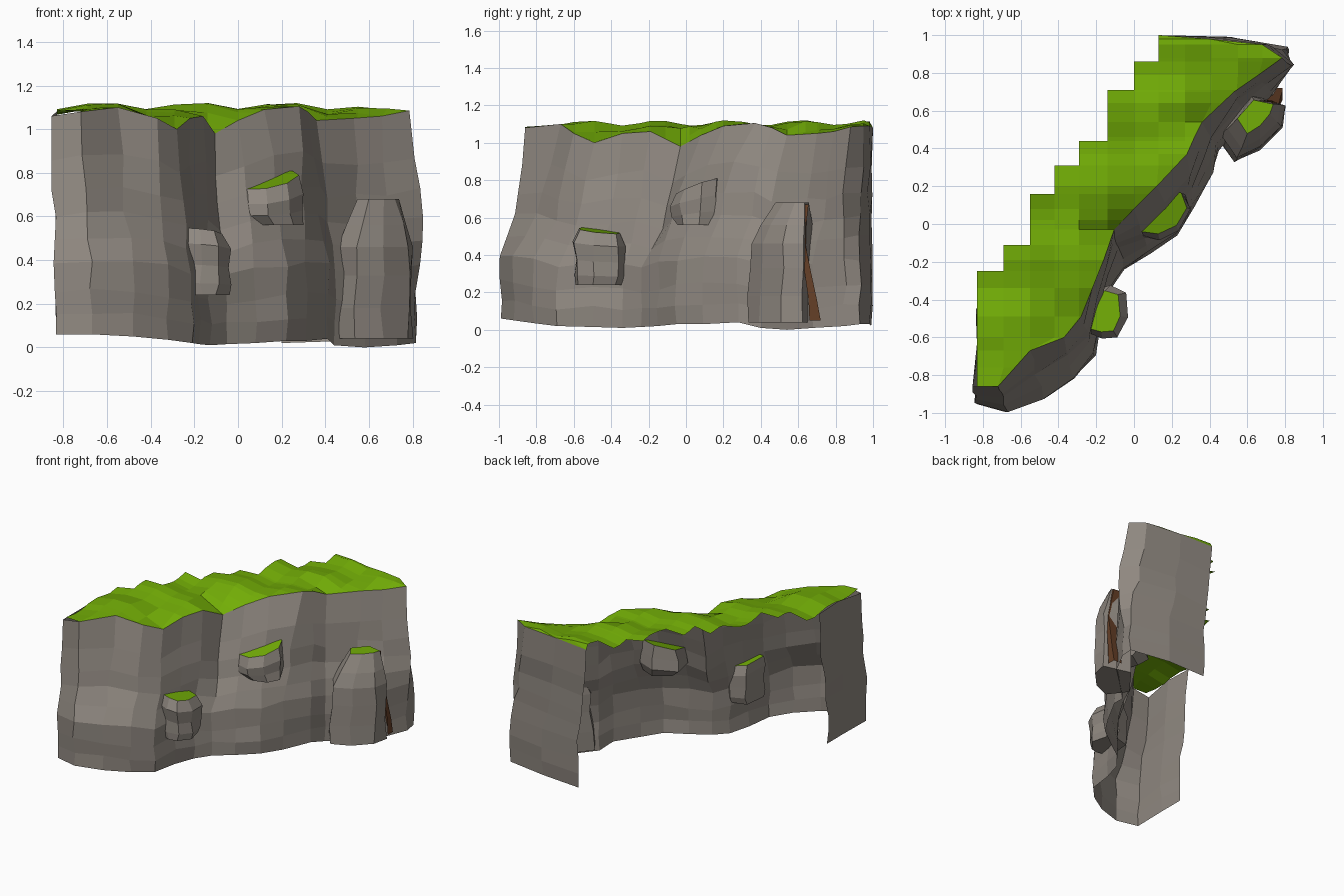
import bpy, math, random
from mathutils import Vector

if "Cube" in bpy.data.objects:
    bpy.data.objects.remove(bpy.data.objects["Cube"])

random.seed(4)


def material(name, rgb):
    m = bpy.data.materials.new(name)
    m.diffuse_color = (*rgb, 1)
    m.use_nodes = True
    m.node_tree.nodes["Principled BSDF"].inputs["Base Color"].default_value = m.diffuse_color
    return m


ROCK = material("rock", (0.28, 0.25, 0.22))
GRASS = material("grass", (0.17, 0.42, 0.002))
BROWN = material("earth", (0.13, 0.05, 0.02))


def add(name, verts, faces, mat):
    me = bpy.data.meshes.new(name)
    me.from_pydata(verts, [], faces)
    me.validate()
    me.materials.append(mat)
    ob = bpy.data.objects.new(name, me)
    bpy.context.collection.objects.link(ob)
    return ob


def lerp_table(table, k):
    """Piecewise linear lookup; the first item of each row is the key."""
    if k <= table[0][0]:
        return table[0][1:]
    for a, b in zip(table, table[1:]):
        if k <= b[0]:
            t = (k - a[0]) / max(b[0] - a[0], 1e-6)
            return tuple(p + (q - p) * t for p, q in zip(a[1:], b[1:]))
    return table[-1][1:]


# Cliff columns: rim x, y, z then foot x, y, z (left return, front, back return)
COLS = [
    (-.83, -.40, 0, -.83, -.49, .06), (-.83, -.62, 0, -.83, -.69, .06),
    (-.855, -.86, 1.06, -.835, -.95, .06), (-.72, -.86, 1.08, -.67, -.99, .06),
    (-.55, -.67, 1.10, -.48, -.92, .05), (-.37, -.60, 1.05, -.32, -.81, .035),
    (-.28, -.49, 1.0, -.21, -.69, .02), (-.22, -.34, 1.05, -.18, -.50, .015),
    (-.16, -.19, 1.06, -.13, -.34, .01), (-.105, -.03, .98, -.05, -.24, .015),
    (0, .08, 1.04, .08, -.15, .02), (.12, .20, 1.09, .22, -.05, .03),
    (.28, .37, 1.105, .31, .09, .03), (.32, .46, 1.08, .41, .28, .04),
    (.36, .54, 1.04, .44, .40, .01), (.53, .70, 1.05, .58, .54, 0),
    (.66, .79, 1.06, .73, .68, .01), (.785, .88, 1.085, .815, .85, .02),
    (.68, .95, 1.09, .81, .93, .03), (.40, .98, 1.09, .50, .98, .03),
    (.13, 1.0, 1.08, .20, .99, .02)]

RIM = [(y, x, z) for x, y, z, *_ in COLS[3:]]


def ground(x, y):
    """Height of the rolling grass, pinned to the rock rim."""
    rx, rz = lerp_table(RIM, y)
    w = min(1, max(0, rx - x) / .22)
    hill = 1.097 + .017 * math.sin(15 * x + 10.87) + .014 * math.sin(16.5 * y + 10.3)
    return rz * (1 - w) + hill * w


# Cliff wall: loft each column from foot to rim, bulging out in the lower third
ROWS = [(0, 1), (.1, 1.02), (.2, 1), (.33, 1), (.44, .74), (.54, .48),
        (.66, .38), (.8, .2), (1, 0)]
verts = []
for tx, ty, tz, bx, by, bz in COLS:
    tz = tz or ground(tx, ty)
    top, foot = Vector((tx, ty, tz)), Vector((bx, by, bz))
    for t, f in ROWS:
        if -.05 < tx < .4 and ty < .9:    # middle buttress is fuller
            f = f ** .6
        p = top.lerp(foot, f)
        p.z = bz + (tz - bz) * t
        if 0 < t < 1:
            p += Vector((random.uniform(-1, 1), random.uniform(-1, 1),
                         random.uniform(-1, 1))) * .011
        if tx > .75:                      # right corner juts out at mid height
            p += Vector((.05, -.03, 0)) * max(0, 1 - abs(t - .58) / .35)
        verts.append(p)
n = len(ROWS)
faces = [(i * n + r, (i + 1) * n + r, (i + 1) * n + r + 1, i * n + r + 1)
         for i in range(len(COLS) - 1) for r in range(n - 1)]
add("cliff_wall", verts, faces, ROCK)

# Grass top: grid clipped to the rim, with a stepped back edge
STEPS = [(-.25, -.83), (-.11, -.69), (.16, -.55), (.31, -.42), (.44, -.29),
         (.71, -.14), (.86, 0), (1.0, .13)]          # back y, left x
xs = [-.83, -.69, -.55, -.42, -.29, -.14, 0, .13, .27, .41, .55, .68, .8]
ys = sorted({y for y, *_ in RIM} | {y for y, _ in STEPS} | {-.76, .02, .64})
verts, faces, index = [], [], {}


def grass_vert(x, y):
    x = min(x, lerp_table(RIM, y)[0])
    key = (round(x, 4), round(y, 4))
    if key not in index:
        index[key] = len(verts)
        verts.append((x, y, ground(x, y)))
    return index[key]


for y0, y1 in zip(ys, ys[1:]):
    left = next(x for y, x in STEPS if y1 <= y + 1e-6)
    for x0, x1 in zip(xs, xs[1:]):
        if x0 < left - 1e-6:
            continue
        quad = [grass_vert(x0, y0), grass_vert(x1, y0),
                grass_vert(x1, y1), grass_vert(x0, y1)]
        quad = list(dict.fromkeys(quad))
        if len(quad) > 2:
            faces.append(quad)
add("grass_top", verts, faces, GRASS)


# Boulders: a plan outline stacked through scaled levels, with a grass cap
def boulder(name, plan, levels, tilt):
    """levels: z, scale, dx, dy; tilt: slope of the top in x and y."""
    k = len(plan)
    cx, cy = (sum(c) / k for c in zip(*plan))
    vs = []
    for j, (z, s, dx, dy) in enumerate(levels):
        lean = j / (len(levels) - 1)
        for x, y in plan:
            px, py = (x - cx) * s, (y - cy) * s
            vs.append((cx + px + dx + random.uniform(-.008, .008),
                       cy + py + dy + random.uniform(-.008, .008),
                       z + lean * (px * tilt[0] + py * tilt[1])))
    fs = [(j * k + i, j * k + (i + 1) % k, (j + 1) * k + (i + 1) % k, (j + 1) * k + i)
          for j in range(len(levels) - 1) for i in range(k)]
    fs.append(tuple(reversed(range(k))))
    add(name, vs, fs, ROCK)
    add(name + "_grass", vs[-k:], [tuple(range(k))], GRASS)


boulder("left_boulder",
        [(-.27, -.56), (-.17, -.60), (-.09, -.59), (-.03, -.49), (-.05, -.36),
         (-.13, -.32), (-.25, -.36)],
        [(.24, .88, 0, -.01), (.29, .95, 0, 0), (.37, .93, 0, 0),
         (.46, 1.02, 0, 0), (.53, .8, -.015, 0)], (-.12, -.1))
boulder("middle_boulder",
        [(.03, -.06), (.13, -.08), (.24, -.03), (.30, .08), (.26, .16),
         (.12, .22), (-.02, .12)],
        [(.56, .76, .03, 0), (.62, 1, 0, 0), (.69, 1, 0, 0), (.77, .88, 0, .01)],
        (.1, .33))
boulder("right_outcrop",
        [(.44, .47), (.53, .33), (.66, .39), (.785, .51), (.80, .625), (.60, .68)],
        [(.04, 1, 0, 0), (.18, .98, 0, 0), (.33, .95, .01, .01),
         (.46, .93, .01, .01), (.56, .77, .015, .03), (.68, .5, .015, .07)], (0, 0))

# Earth seam in the gap behind the outcrop: x, y, z, width
SEAM = [(.785, .66, .05, .06), (.785, .655, .16, .045), (.775, .635, .3, .035),
        (.77, .62, .45, .02), (.75, .625, .56, .018), (.73, .635, .67, .02)]
verts = []
for x, y, z, w in SEAM:
    verts += [(x, y, z), (x, y + w, z), (x - .07, y + w, z)]
faces = []
for i in range(0, 3 * len(SEAM) - 3, 3):
    faces += [(i, i + 1, i + 4, i + 3), (i + 1, i + 2, i + 5, i + 4)]
add("earth_seam", verts, faces, BROWN)
